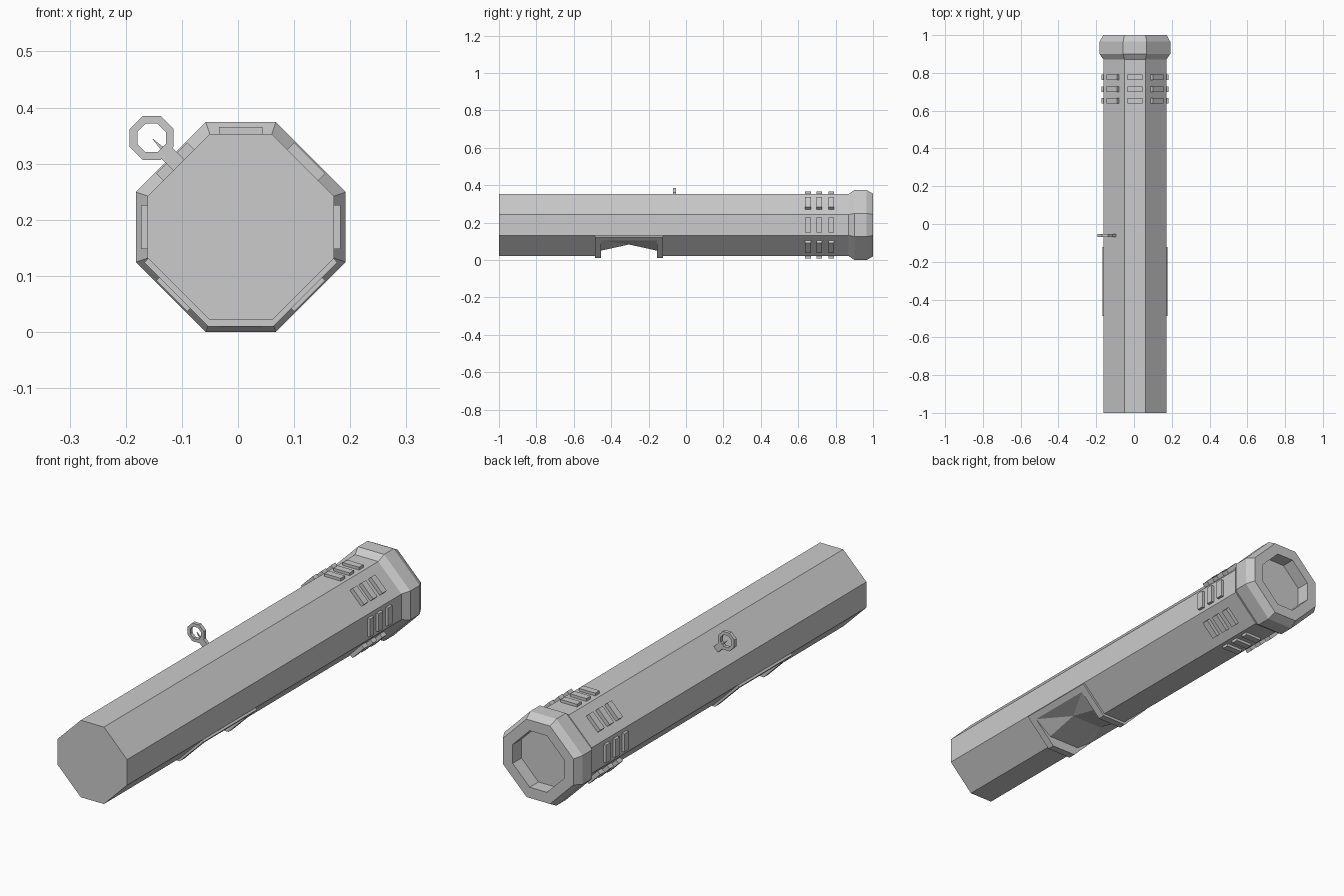
import bpy, bmesh, math
from mathutils import Matrix

if "Cube" in bpy.data.objects:
    bpy.data.objects.remove(bpy.data.objects["Cube"])

CX, CZ = 0.005, 0.187   # axis of the tube


def octagon(a):
    """Octagon whose axis-aligned sides are a third of its width."""
    h = a / 3
    return [(a, h), (h, a), (-h, a), (-a, h), (-a, -h), (-h, -a), (h, -a), (a, -h)]


def finish(name, bm):
    bm.normal_update()
    bmesh.ops.recalc_face_normals(bm, faces=bm.faces[:])
    me = bpy.data.meshes.new(name)
    bm.to_mesh(me)
    bm.free()
    ob = bpy.data.objects.new(name, me)
    bpy.context.collection.objects.link(ob)
    return ob


def loft(name, sections, origin=(CX, CZ), closed=False, tri=False):
    """Skin (y, [(x, z)...]) sections; cap the ends or close into a ring."""
    bm = bmesh.new()
    rings = [[bm.verts.new((origin[0] + x, y, origin[1] + z)) for x, z in pts]
             for y, pts in sections]
    n = len(rings[0])
    pairs = list(zip(rings, rings[1:]))
    if closed:
        pairs.append((rings[-1], rings[0]))
    else:
        bm.faces.new(rings[0])
        bm.faces.new(rings[-1])
    for a, b in pairs:
        for i in range(n):
            j = (i + 1) % n
            bm.faces.new((a[i], a[j], b[j], b[i]))
    if tri:
        bm.normal_update()
        bmesh.ops.triangulate(bm, faces=bm.faces[:])
    return finish(name, bm)


def boolean(target, tool, op):
    m = target.modifiers.new(op, 'BOOLEAN')
    m.operation, m.object, m.solver = op, tool, 'EXACT'
    tool.hide_render = True
    bpy.context.view_layer.update()
    deps = bpy.context.evaluated_depsgraph_get()
    me = bpy.data.meshes.new_from_object(target.evaluated_get(deps))
    target.modifiers.clear()
    target.data = me
    bpy.data.objects.remove(tool)


# tube with flared collar and recessed rear end
body = loft("tube_body", [(y, octagon(a)) for y, a in (
    (-1, 0.166), (0.87, 0.166), (0.90, 0.187), (0.965, 0.187),
    (1.0, 0.168), (1.0, 0.122), (0.94, 0.122))])

# raised frame wrapping the three lower faces
half = [(0.160, -0.050), (0.172, -0.063), (0.058, -0.177)]
outline = half + [(-x, z) for x, z in reversed(half)]
frame = loft("grip_frame", [(-0.487, outline), (-0.123, outline)])
boolean(body, frame, 'UNION')


# tent-shaped notch cut through the frame into the tube
def notch(ridge):
    h = [(0.075, ridge), (0.153, -0.082), (0.25, -0.082), (0.25, -0.3)]
    return h + [(-x, z) for x, z in reversed(h)]


cutter = loft("notch_cutter", [(-0.455, notch(-0.137)), (-0.305, notch(-0.104)),
                               (-0.155, notch(-0.137))], tri=True)
boolean(body, cutter, 'DIFFERENCE')

# three grip ribs on every face
bm = bmesh.new()
for k in range(8):
    top = 0.178 if k % 2 == 0 else 0.174
    turn = Matrix.Translation((CX, 0, CZ)) @ Matrix.Rotation(k * math.pi / 4, 4, 'Y')
    for y in (0.652, 0.713, 0.777):
        bmesh.ops.create_cube(bm, size=1, matrix=turn
                              @ Matrix.Translation((0, y, top - 0.012))
                              @ Matrix.Diagonal((0.078, 0.03, 0.024, 1)))
finish("grip_ribs", bm)

# sight ring on the upper left face
RING = (-0.154, 0.346)
Y0, Y1 = -0.069, -0.053


def regular(a):
    r = a / math.cos(math.pi / 8)
    return [(r * math.cos((i + 0.5) * math.pi / 4), r * math.sin((i + 0.5) * math.pi / 4))
            for i in range(8)]


loft("sight_ring", [(Y0, regular(0.039)), (Y1, regular(0.039)),
                    (Y1, regular(0.0255)), (Y0, regular(0.0255))], RING, closed=True)


def slanted(pts):
    """Map (along, across) onto the diagonal running down to the tube."""
    s = math.sqrt(0.5)
    return [((u + v) * s, (v - u) * s) for u, v in pts]


# stem and pointer of the sight
stem = slanted([(0.031, -0.014), (0.076, -0.014), (0.076, 0.014), (0.031, 0.014)])
loft("sight_stem", [(Y0, stem), (Y1, stem)], RING)
pin = slanted([(0.0, 0.0), (0.032, -0.004), (0.032, 0.004)])
loft("sight_pointer", [(-0.064, pin), (-0.058, pin)], RING)
